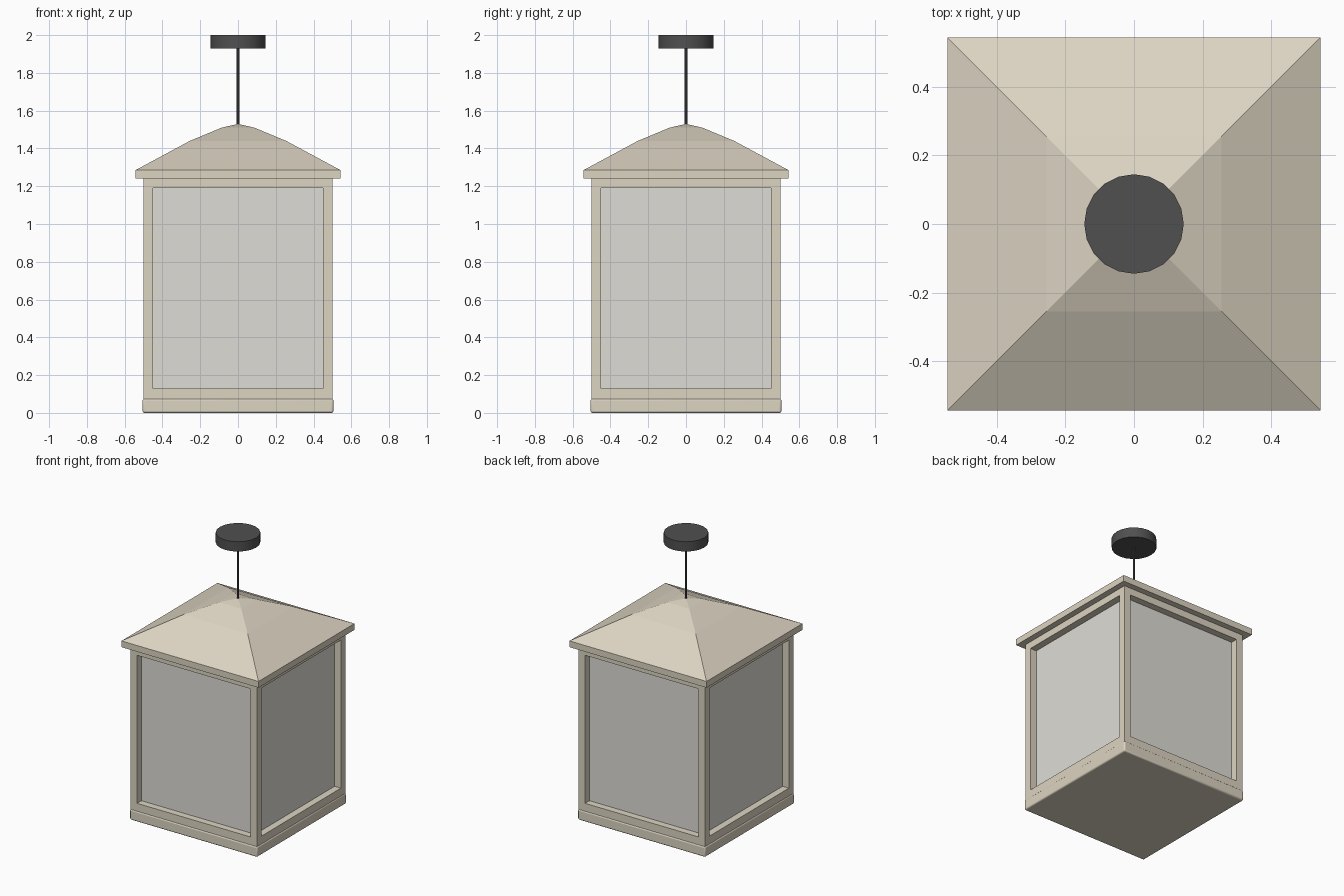
import bpy, bmesh
from math import radians

if "Cube" in bpy.data.objects:
    bpy.data.objects.remove(bpy.data.objects["Cube"])


def material(name, color):
    m = bpy.data.materials.new(name)
    m.diffuse_color = (*color, 1)
    m.use_nodes = True
    m.node_tree.nodes["Principled BSDF"].inputs["Base Color"].default_value = m.diffuse_color
    return m


BEIGE = material("beige_paint", (0.72, 0.66, 0.54))
GLASS = material("frosted_glass", (0.74, 0.72, 0.67))
DARK = material("dark_metal", (0.08, 0.08, 0.08))


def box(name, lo, hi, mat):
    bpy.ops.mesh.primitive_cube_add(size=1, location=[(a + b) / 2 for a, b in zip(lo, hi)])
    ob = bpy.context.object
    ob.name = name
    ob.scale = [b - a for a, b in zip(lo, hi)]
    bpy.ops.object.transform_apply(location=False, rotation=False)
    ob.data.materials.append(mat)
    return ob


def cylinder(name, sides, r, z0, z1, mat):
    bpy.ops.mesh.primitive_cylinder_add(vertices=sides, radius=r, depth=z1 - z0,
                                        location=(0, 0, (z0 + z1) / 2))
    ob = bpy.context.object
    ob.name = name
    ob.data.materials.append(mat)
    bpy.ops.object.shade_smooth_by_angle(angle=radians(30))
    return ob


# Base plate with softened edges
base = box("base_plate", (-0.505, -0.505, 0), (0.505, 0.505, 0.075), BEIGE)
bev = base.modifiers.new("soft_edges", 'BEVEL')
bev.width = 0.01
bev.segments = 3
bpy.ops.object.shade_smooth_by_angle(angle=radians(40))

# Window frame: corner posts, then top and bottom rails between them
O, I = 0.5, 0.45
Z0, Z1 = 0.07, 1.24
for sx, tx in ((-1, "left"), (1, "right")):
    for sy, ty in ((-1, "front"), (1, "back")):
        cx, cy = sx * (O + I) / 2, sy * (O + I) / 2
        box(f"{ty}_{tx}_post", (cx - 0.025, cy - 0.025, Z0), (cx + 0.025, cy + 0.025, Z1), BEIGE)

for level, a, b in (("bottom", Z0, 0.13), ("top", 1.19, Z1)):
    for s, nx, ny in ((-1, "left", "front"), (1, "right", "back")):
        c = s * (O + I) / 2
        box(f"{ny}_{level}_rail", (-I, c - 0.025, a), (I, c + 0.025, b), BEIGE)
        box(f"{nx}_{level}_rail", (c - 0.025, -I, a), (c + 0.025, I, b), BEIGE)

# Frosted glass shade set behind the frame
box("glass_shade", (-I, -I, Z0), (I, I, Z1), GLASS)

# Square roof: stacked square rings closed by a point
bm = bmesh.new()
rings = []
for h, z in ((0.543, 1.24), (0.543, 1.285), (0.255, 1.44), (0.087, 1.51)):
    rings.append([bm.verts.new((x * h, y * h, z)) for x, y in ((-1, -1), (1, -1), (1, 1), (-1, 1))])
bm.faces.new(rings[0][::-1])
for lower, upper in zip(rings, rings[1:]):
    for i in range(4):
        j = (i + 1) % 4
        bm.faces.new((lower[i], lower[j], upper[j], upper[i]))
apex = bm.verts.new((0, 0, 1.53))
for i in range(4):
    bm.faces.new((rings[-1][i], rings[-1][(i + 1) % 4], apex))
mesh = bpy.data.meshes.new("roof")
bm.to_mesh(mesh)
bm.free()
roof = bpy.data.objects.new("roof", mesh)
bpy.context.collection.objects.link(roof)
mesh.materials.append(BEIGE)

# Hanging cord and ceiling canopy
cylinder("hanging_cord", 8, 0.007, 1.52, 1.94, DARK)
cylinder("ceiling_canopy", 20, 0.145, 1.93, 2.0, DARK)
